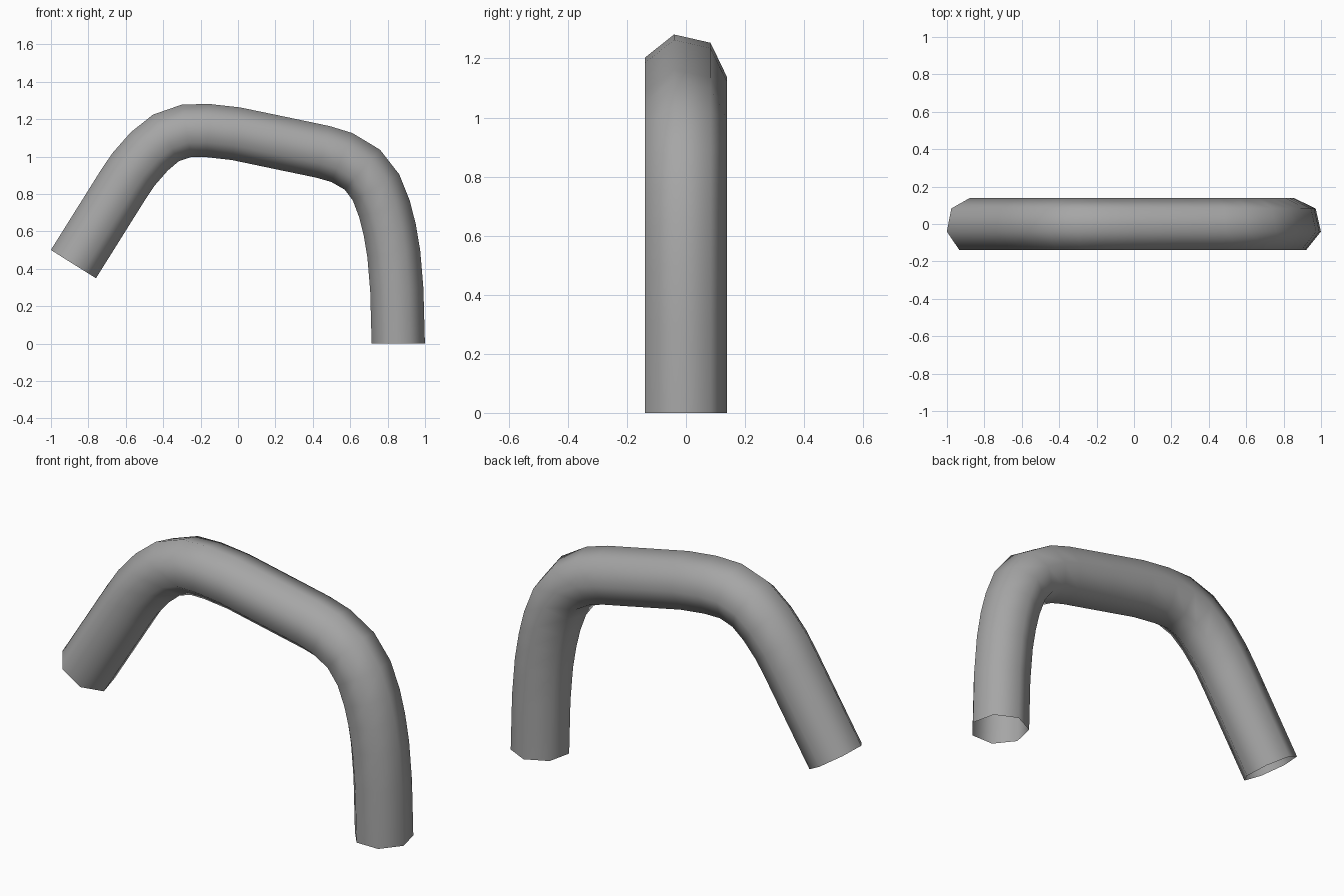
import bpy, bmesh, math
from mathutils import Vector

cube = bpy.data.objects.get("Cube")
if cube:
    bpy.data.objects.remove(cube, do_unlink=True)

SIDES = 7
RADIUS = 0.146
Y_CENTRE = -0.008

# Centre line of the bent pipe in the x-z plane
PATH = [Vector((x, 0, z)) for x, z in (
    (-0.88, 0.425), (-0.62, 0.84), (-0.56, 0.93), (-0.475, 1.027),
    (-0.385, 1.1), (-0.275, 1.138), (-0.16, 1.139), (-0.01, 1.122),
    (0.225, 1.073), (0.455, 1.025), (0.555, 0.995), (0.665, 0.93),
    (0.738, 0.835), (0.783, 0.72), (0.811, 0.61), (0.833, 0.48),
    (0.849, 0.29), (0.857, 0))]


def path_normal(i):
    """In-plane normal of the centre line, pointing to the outside of the bend."""
    if i == len(PATH) - 1:
        return Vector((1, 0, 0))
    ahead = (PATH[i + 1] - PATH[i]).normalized()
    behind = (PATH[i] - PATH[i - 1]).normalized() if i else ahead
    t = (ahead + behind).normalized()
    return Vector((-t.z, 0, t.x))


# Sweep an open heptagonal ring along the centre line
bm = bmesh.new()
rings = []
for i, centre in enumerate(PATH):
    n = path_normal(i)
    ring = []
    for k in range(SIDES):
        a = math.tau * k / SIDES
        offset = n * math.sin(a) + Vector((0, math.cos(a), 0))
        ring.append(bm.verts.new(centre + offset * RADIUS + Vector((0, Y_CENTRE, 0))))
    rings.append(ring)
for r, s in zip(rings, rings[1:]):
    for k in range(SIDES):
        j = (k + 1) % SIDES
        bm.faces.new((r[k], r[j], s[j], s[k])).smooth = True
bmesh.ops.recalc_face_normals(bm, faces=bm.faces)
# An open tube needs its normals checked against the centre line
face = bm.faces[0] if bm.faces.ensure_lookup_table() is None else None
middle = (PATH[0] + PATH[1]) / 2
if face.normal.dot(face.calc_center_median() - middle) < 0:
    bmesh.ops.reverse_faces(bm, faces=bm.faces)

mesh = bpy.data.meshes.new("bent_pipe")
bm.to_mesh(mesh)
bm.free()
pipe = bpy.data.objects.new("bent_pipe", mesh)
bpy.context.collection.objects.link(pipe)

# Plain grey finish
grey = bpy.data.materials.new("grey")
grey.use_nodes = True
colour = (0.38, 0.38, 0.38, 1)
grey.diffuse_color = colour
grey.node_tree.nodes["Principled BSDF"].inputs["Base Color"].default_value = colour
mesh.materials.append(grey)
